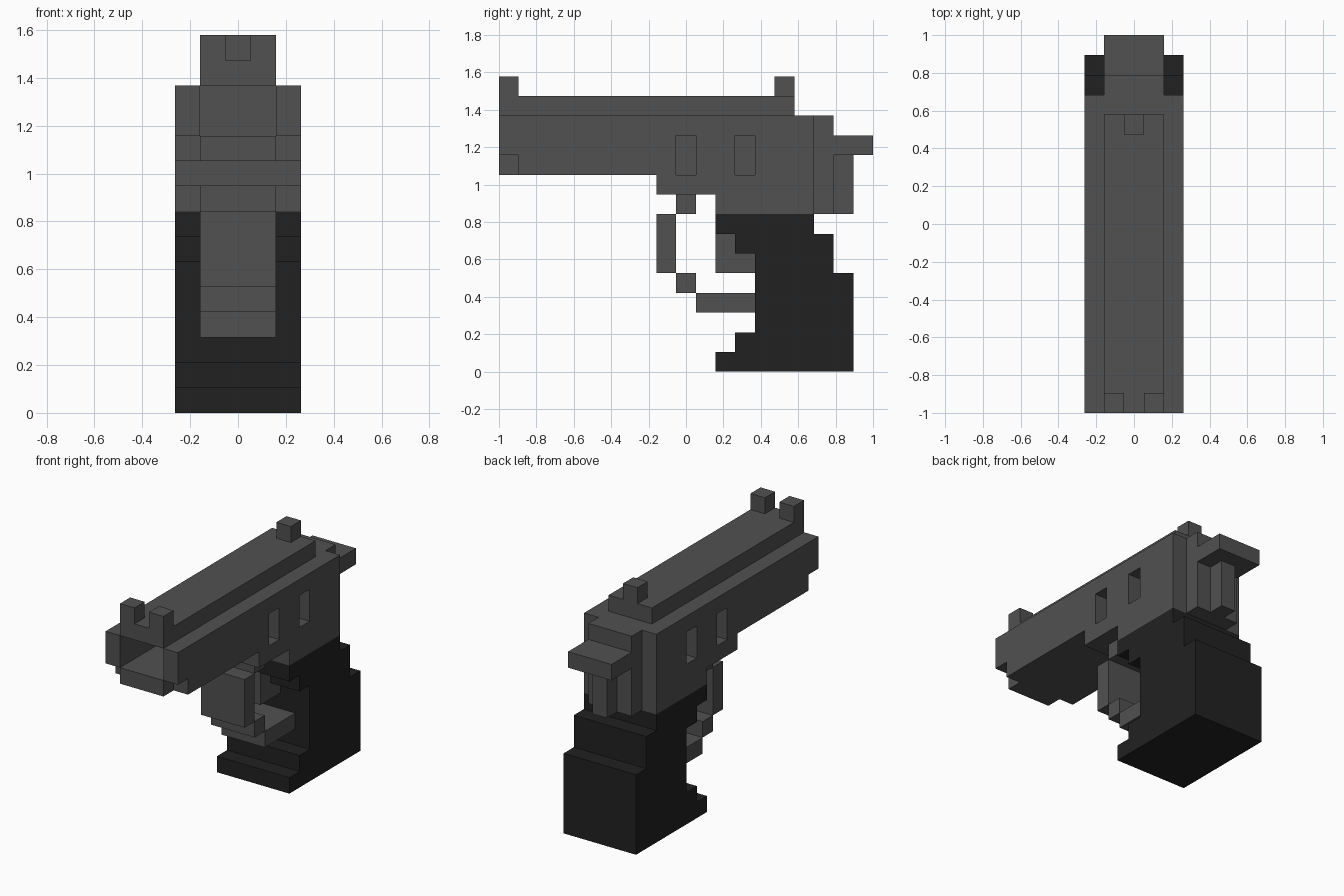
import bpy, bmesh
from mathutils import Vector

if "Cube" in bpy.data.objects:
    bpy.data.objects.remove(bpy.data.objects["Cube"])

U = 2 / 19  # one block; the model is 5 x 19 x 15 blocks


def point(x, y, z):
    return Vector(((x - 2.5) * U, y * U - 1, z * U))


def material(name, value):
    m = bpy.data.materials.new(name)
    m.use_nodes = True
    col = (value, value, value, 1)
    m.diffuse_color = col
    bsdf = m.node_tree.nodes["Principled BSDF"]
    bsdf.inputs["Base Color"].default_value = col
    bsdf.inputs["Roughness"].default_value = 0.8
    return m


METAL = material("gunmetal_grey", 0.082)
RUBBER = material("grip_black", 0.0155)


def finish(name, bm, mat):
    bmesh.ops.recalc_face_normals(bm, faces=bm.faces)
    me = bpy.data.meshes.new(name)
    bm.to_mesh(me)
    bm.free()
    me.materials.append(mat)
    ob = bpy.data.objects.new(name, me)
    bpy.context.collection.objects.link(ob)
    return ob


def extrude(bm, outline, x0, x1):
    """Side outline in (y, z) blocks, extruded across x."""
    face = bm.faces.new([bm.verts.new(point(x0, y, z)) for y, z in outline])
    new = bmesh.ops.extrude_face_region(bm, geom=[face])["geom"]
    verts = [v for v in new if isinstance(v, bmesh.types.BMVert)]
    bmesh.ops.translate(bm, verts=verts, vec=((x1 - x0) * U, 0, 0))


def blocks(name, ranges, mat=METAL):
    """Object made of boxes given as (x0, x1, y0, y1, z0, z1) in blocks."""
    bm = bmesh.new()
    for x0, x1, y0, y1, z0, z1 in ranges:
        extrude(bm, [(y0, z0), (y1, z0), (y1, z1), (y0, z1)], x0, x1)
    return finish(name, bm, mat)


def profile(name, outline, x0, x1, mat):
    bm = bmesh.new()
    extrude(bm, outline, x0, x1)
    return finish(name, bm, mat)


def cut(ob, cutter):
    mod = ob.modifiers.new("cut", 'BOOLEAN')
    mod.operation = 'DIFFERENCE'
    mod.solver = 'EXACT'
    mod.object = cutter
    cutter.hide_render = True
    bpy.context.view_layer.objects.active = ob
    bpy.ops.object.modifier_apply(modifier=mod.name)
    bpy.data.objects.remove(cutter)


# Slide and frame, stepped underneath
slide = profile("slide_and_frame",
                [(0, 10), (8, 10), (8, 9), (11, 9), (11, 8), (16, 8), (16, 13), (0, 13)],
                0, 5, METAL)

# Muzzle bore and the recessed side windows
openings = [(1, 4, -1, 8, 11, 14)]
for y in (9, 12):
    for x0, x1 in ((-1, 1), (4, 6)):
        openings.append((x0, x1, y, y + 1, 10, 12))
cut(slide, blocks("opening_cutter", openings))

# Lower corner notches at the muzzle
cut(slide, blocks("notch_cutter", [(x0, x1, -1, 1, 9, 11) for x0, x1 in ((-1, 1), (4, 6))]))

# Top rib and sights
blocks("top_rib", [(1, 4, 0, 15, 13, 14)])
blocks("front_sights", [(1, 2, 0, 1, 14, 15), (3, 4, 0, 1, 14, 15)])
blocks("rear_sight", [(2, 3, 14, 15, 14, 15)])

# Rear end, hammer and its support
blocks("rear_plate", [(1, 4, 16, 17, 8, 13)])
blocks("hammer", [(1, 4, 17, 19, 11, 12)])
blocks("hammer_support", [(2, 3, 17, 18, 8, 11)])

# Trigger guard and trigger
blocks("trigger_guard", [(1, 4, 9, 10, 8, 9), (1, 4, 8, 9, 5, 8),
                         (1, 4, 9, 10, 4, 5), (1, 4, 10, 13, 3, 4)])
profile("trigger", [(11, 5), (13, 5), (13, 6), (12, 6), (12, 7), (11, 7)], 2, 3, METAL)

# Stepped grip
profile("grip",
        [(11, 0), (18, 0), (18, 5), (17, 5), (17, 7), (16, 7), (16, 8), (11, 8),
         (11, 7), (12, 7), (12, 6), (13, 6), (13, 2), (12, 2), (12, 1), (11, 1)],
        0, 5, RUBBER)
